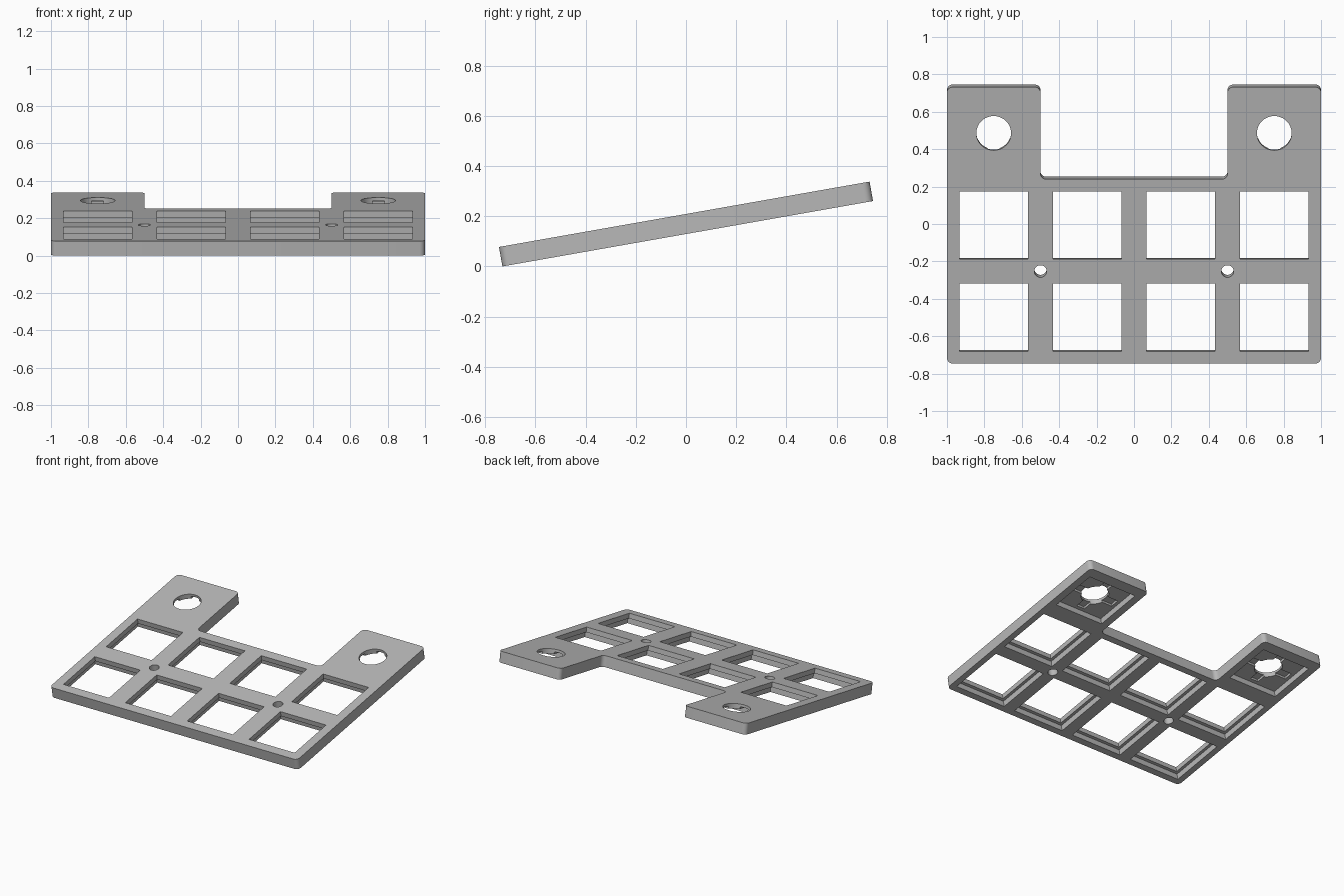
import bpy, bmesh, math
from mathutils import Matrix

cube = bpy.data.objects.get("Cube")
if cube:
    bpy.data.objects.remove(cube, do_unlink=True)

THICK = 0.0787       # plate thickness
LEDGE = 0.043        # underside pockets reach up to this height
TILT = math.radians(10)

grey = bpy.data.materials.new("plain grey")
grey.use_nodes = True
colour = (0.48, 0.48, 0.48, 1)
grey.diffuse_color = colour
grey.node_tree.nodes["Principled BSDF"].inputs["Base Color"].default_value = colour


def rounded(points, r, steps=6):
    """Round every right-angled corner of an outline."""
    out = []
    for i, (x, y) in enumerate(points):
        (px, py), (nx, ny) = points[i - 1], points[(i + 1) % len(points)]
        lp, ln = math.hypot(px - x, py - y), math.hypot(nx - x, ny - y)
        ax, ay = (px - x) / lp, (py - y) / lp
        bx, by = (nx - x) / ln, (ny - y) / ln
        for k in range(steps + 1):
            t = math.pi / 2 * k / steps
            u, v = r * (1 - math.sin(t)), r * (1 - math.cos(t))
            out.append((x + ax * u + bx * v, y + ay * u + by * v))
    return out


def rect(cx, cy, w, h):
    return [(cx + sx * w / 2, cy + sy * h / 2)
            for sx, sy in ((-1, -1), (1, -1), (1, 1), (-1, 1))]


def circle(cx, cy, r, n=48):
    return [(cx + r * math.cos(math.tau * k / n), cy + r * math.sin(math.tau * k / n))
            for k in range(n)]


def cross(cx, cy, a, bx, by):
    """Plus-shaped outline: arm half-width a, reaches bx and by."""
    return [(cx + x, cy + y) for x, y in (
        (-a, -by), (a, -by), (a, -a), (bx, -a), (bx, a), (a, a),
        (a, by), (-a, by), (-a, a), (-bx, a), (-bx, -a), (-a, -a))]


def prisms(name, outlines, z0, z1):
    """One object made of outlines extruded from z0 to z1."""
    bm = bmesh.new()
    for pts in outlines:
        face = bm.faces.new([bm.verts.new((x, y, z0)) for x, y in pts])
        ext = bmesh.ops.extrude_face_region(bm, geom=[face])
        top = [v for v in ext["geom"] if isinstance(v, bmesh.types.BMVert)]
        bmesh.ops.translate(bm, vec=(0, 0, z1 - z0), verts=top)
    bmesh.ops.recalc_face_normals(bm, faces=bm.faces)
    mesh = bpy.data.meshes.new(name)
    bm.to_mesh(mesh)
    bm.free()
    mesh.materials.append(grey)
    obj = bpy.data.objects.new(name, mesh)
    bpy.context.collection.objects.link(obj)
    return obj


# Plate outline with two tabs at the back
plate = prisms("switch_plate", [rounded([
    (-1, -0.75), (1, -0.75), (1, 0.75), (0.5, 0.75),
    (0.5, 0.25), (-0.5, 0.25), (-0.5, 0.75), (-1, 0.75)], 0.03)], 0, THICK)

cells = [(x, y) for x in (-0.75, -0.25, 0.25, 0.75) for y in (-0.5, 0)]
knobs = [(-0.75, 0.5), (0.75, 0.5)]

# Square openings, knob holes and screw holes, all the way through
through = [rect(x, y, 0.368, 0.368) for x, y in cells]
through += [circle(x, y, 0.093) for x, y in knobs]
through += [circle(x, -0.25, 0.033, 32) for x in (-0.5, 0.5)]
# Wider pockets on the underside
pockets = [rect(x, y, 0.41, 0.41) for x, y in cells]
pockets += [rect(x, y, 0.39, 0.35) for x, y in knobs]
# Cross grooves in the knob pocket ceilings
grooves = [cross(x, y, 0.032, 0.17, 0.15) for x, y in knobs]

cutters = [prisms("through_cutter", through, -0.1, 0.2),
           prisms("pocket_cutter", pockets, -0.1, LEDGE),
           prisms("groove_cutter", grooves, -0.1, 0.06)]

bpy.context.view_layer.objects.active = plate
for cutter in cutters:
    cutter.hide_render = True
    mod = plate.modifiers.new(cutter.name, 'BOOLEAN')
    mod.operation = 'DIFFERENCE'
    mod.solver = 'EXACT'
    mod.object = cutter
    bpy.ops.object.modifier_apply(modifier=mod.name)
for cutter in cutters:
    bpy.data.objects.remove(cutter, do_unlink=True)

# Tilt the plate, then centre it and rest it on the ground
plate.data.transform(Matrix.Rotation(TILT, 4, 'X'))
ys = [v.co.y for v in plate.data.vertices]
zs = [v.co.z for v in plate.data.vertices]
plate.data.transform(Matrix.Translation((0, -(min(ys) + max(ys)) / 2, -min(zs))))

bpy.ops.object.select_all(action='DESELECT')
plate.select_set(True)
bpy.ops.object.shade_smooth_by_angle(angle=math.radians(30))
